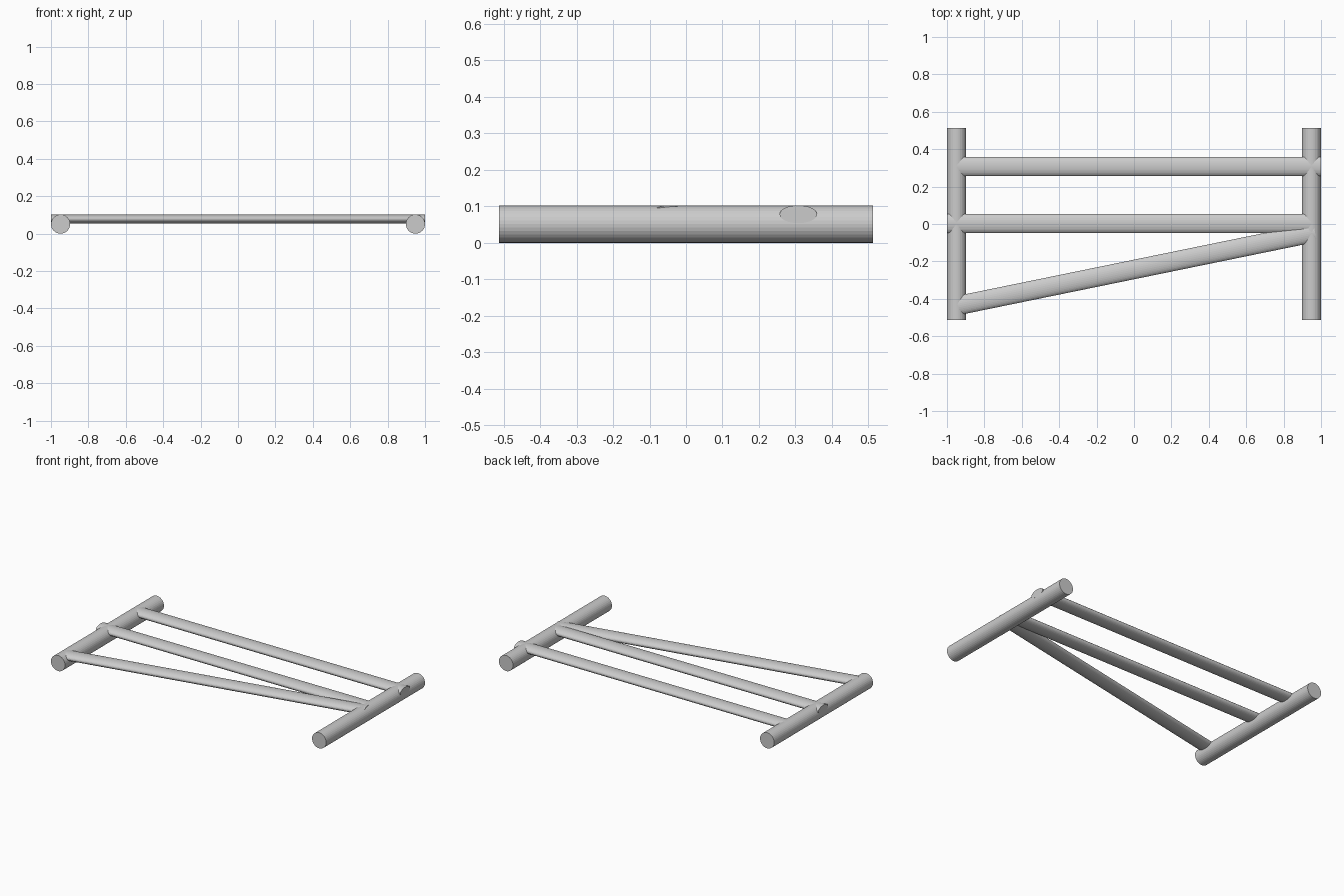
import bpy
from mathutils import Vector

if "Cube" in bpy.data.objects:
    bpy.data.objects.remove(bpy.data.objects["Cube"])

R = 0.0513       # rail radius
SIDES = 32


def rod(name, start, end, half_width, half_height):
    """Horizontal elliptical rod between two points."""
    a, b = Vector(start), Vector(end)
    axis = b - a
    bpy.ops.mesh.primitive_cylinder_add(vertices=SIDES, radius=1, depth=1,
                                        location=(a + b) / 2)
    obj = bpy.context.object
    obj.name = name
    # Local x lies sideways, local y points up, local z runs along the rod
    rot = axis.to_track_quat('Z', 'Y')
    obj.rotation_euler = rot.to_euler()
    obj.scale = (half_width, half_height, axis.length)
    return obj


# Round side rails
for side, name in ((-1, "left_rail"), (1, "right_rail")):
    x = side * (1 - R)
    rod(name, (x, -0.513, R), (x, 0.513, R), R, R)

# Flattened crossbars, each set flush with the top of the rails
Z = 0.0782
bars = {
    "back_crossbar": ((-0.95, 0.308), (1.0, 0.308)),
    "middle_crossbar": ((-1.0, 0.003), (0.95, 0.003)),
    "diagonal_crossbar": ((-0.942, -0.436), (0.968, -0.045)),
}
for name, (p, q) in bars.items():
    rod(name, (*p, Z), (*q, Z), 0.0513, 0.0245)
